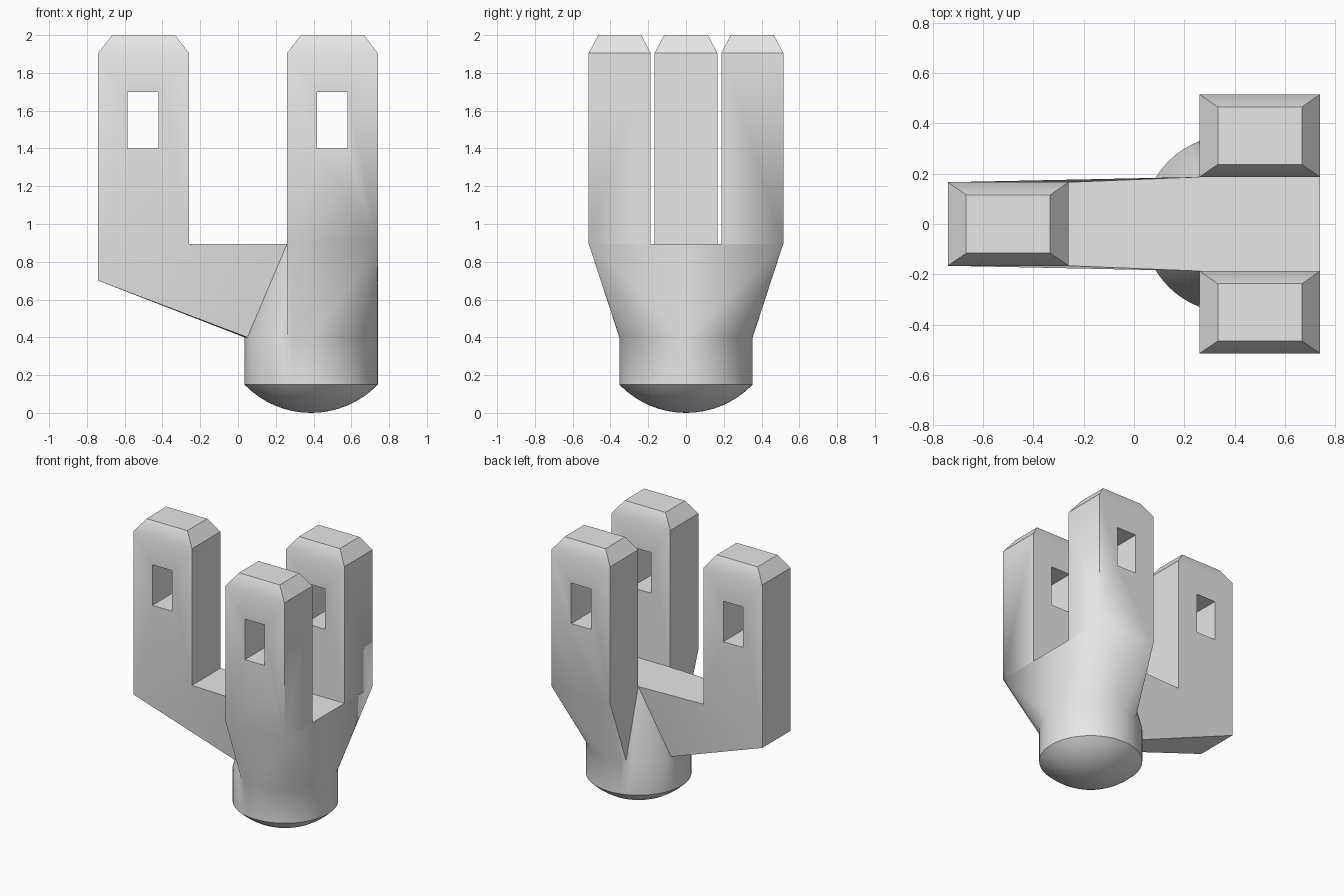
import bpy, bmesh
from math import sin, cos, acos, degrees, radians, sqrt, asin

old = bpy.data.objects.get("Cube")
if old:
    bpy.data.objects.remove(old)

# Main dimensions
CX, R = 0.387, 0.353            # round stem
DOME, NECK, DECK = 0.15, 0.4, 0.895
SHOULDER, TOP = 1.905, 2.0
INNER, OUTER = 0.26, 0.74       # prong x range, used on both sides
GAP, WIDE, SLIM = 0.187, 0.515, 0.166

bm = bmesh.new()
cache = {}


def vert(p):
    key = tuple(round(c, 5) + 0.0 for c in p)
    if key not in cache:
        cache[key] = bm.verts.new(key)
    return cache[key]


def face(*pts):
    """Add a face and its mirror image across y = 0."""
    for side in (1, -1):
        loop = []
        for x, y, z in pts:
            v = vert((x, y * side, z))
            if v not in loop:
                loop.append(v)
        bm.faces.new(loop)


def ring(a, r=R, z=NECK):
    """Point on the stem, angle measured from -x towards +y."""
    return (CX - r * cos(radians(a)), r * sin(radians(a)), z)


def arc(a, b, n):
    return [a + (b - a) * i / n for i in range(n + 1)]


def fan(apex, angles):
    for a, b in zip(angles, angles[1:]):
        face(apex, ring(a), ring(b))


# Arcs of the neck that meet each part above
fin = degrees(acos((CX - INNER) / R))
arm_arc, inner_arc = arc(0, 17, 3), arc(17, fin, 9)
front_arc, outer_arc = arc(fin, 90, 4), arc(90, 180, 16)
full = arm_arc + inner_arc[1:] + front_arc[1:] + outer_arc[1:]

# Stem and domed foot
ball = (R * R + DOME * DOME) / (2 * DOME)
cap = asin(R / ball)
levels = [(R, NECK), (R, DOME)]
for i in range(7, -1, -1):
    t = cap * i / 8
    levels.append((ball * sin(t), ball * (1 - cos(t))))
for (r0, z0), (r1, z1) in zip(levels, levels[1:]):
    for a, b in zip(full, full[1:]):
        face(ring(a, r0, z0), ring(b, r0, z0), ring(b, r1, z1), ring(a, r1, z1))

# Neck flaring up into the paired prongs
a, b = (INNER, GAP, DECK), (INNER, WIDE, DECK)
c, d = (OUTER, WIDE, DECK), (OUTER, GAP, DECK)
mid = (OUTER, 0, DECK)
fan(a, inner_arc)
face(a, b, ring(fin))
fan(b, front_arc)
face(b, c, ring(90))
fan(c, outer_arc)
face(c, d, mid, ring(180))

# Arm reaching to the single prong
e, f = (-INNER, SLIM, DECK), (-OUTER, SLIM, 0.7)
face(a, d, mid, (-INNER, 0, DECK), e)
face(f, ring(17), a, e)
face(f, (-OUTER, 0, 0.7), *[ring(t) for t in arm_arc])


def at(p, z):
    return (p[0], p[1], z)


# Paired prongs with chamfered tips
base = [a, b, c, d]
tip = [(x, y, TOP) for x, y in ((0.333, 0.237), (0.333, 0.465), (0.667, 0.465), (0.667, 0.237))]
for i in range(4):
    j = (i + 1) % 4
    face(base[i], base[j], at(base[j], SHOULDER), at(base[i], SHOULDER))
    face(at(base[i], SHOULDER), at(base[j], SHOULDER), tip[j], tip[i])
face(*tip)

# Single prong, half on each side of the middle
base = [(-OUTER, 0, 0.7), f, e, (-INNER, 0, DECK)]
tip = [(x, y, TOP) for x, y in ((-0.667, 0), (-0.667, 0.116), (-0.333, 0.116), (-0.333, 0))]
for i in range(3):
    face(base[i], base[i + 1], at(base[i + 1], SHOULDER), at(base[i], SHOULDER))
    face(at(base[i], SHOULDER), at(base[i + 1], SHOULDER), tip[i + 1], tip[i])
face(*tip)

bmesh.ops.recalc_face_normals(bm, faces=bm.faces)
mesh = bpy.data.meshes.new("three_prong_fork")
bm.to_mesh(mesh)
bm.free()
fork = bpy.data.objects.new("three_prong_fork", mesh)
bpy.context.collection.objects.link(fork)

# Material
grey = bpy.data.materials.new("light_grey")
grey.use_nodes = True
colour = (0.8, 0.8, 0.8, 1)
grey.diffuse_color = colour
grey.node_tree.nodes["Principled BSDF"].inputs["Base Color"].default_value = colour
mesh.materials.append(grey)

# Rectangular slots through the prongs
for x in (-0.503, 0.498):
    bpy.ops.mesh.primitive_cube_add(size=1, location=(x, 0, 1.55))
    cutter = bpy.context.object
    cutter.name = "slot_cutter"
    cutter.scale = (0.162, 2, 0.3)
    cutter.hide_render = True
    cutter.data.materials.append(grey)
    bpy.context.view_layer.update()
    mod = fork.modifiers.new("slot", "BOOLEAN")
    mod.operation, mod.solver, mod.object = "DIFFERENCE", "EXACT", cutter
    bpy.ops.object.select_all(action="DESELECT")
    fork.select_set(True)
    bpy.context.view_layer.objects.active = fork
    bpy.ops.object.modifier_apply(modifier=mod.name)
    bpy.data.objects.remove(cutter)

bpy.ops.object.shade_smooth_by_angle(angle=radians(30))
